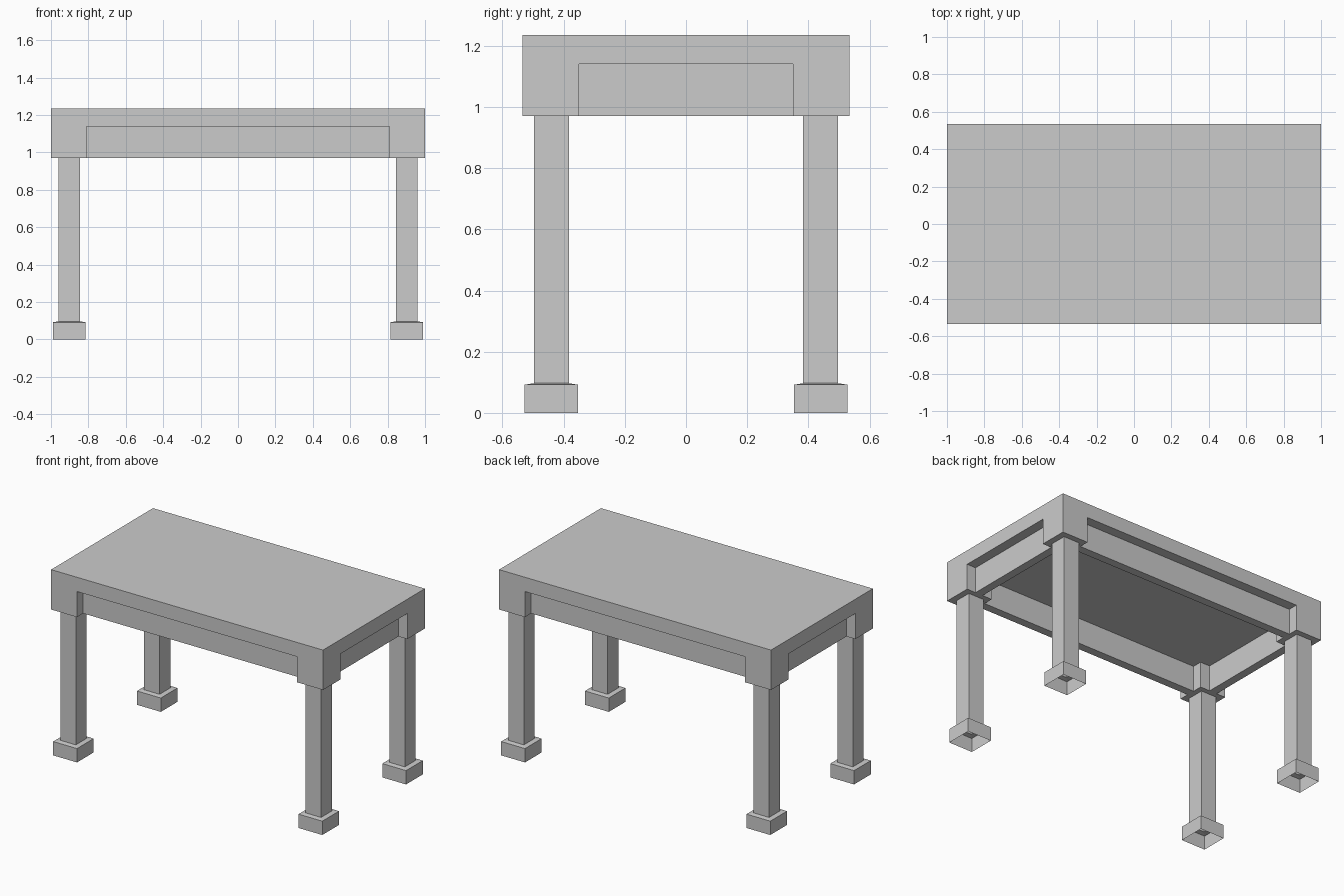
import bpy, bmesh

if "Cube" in bpy.data.objects:
    bpy.data.objects.remove(bpy.data.objects["Cube"])

LEG_X, LEG_Y = 0.902, 0.44      # leg centres
TOP, UNDER, SKIRT = 1.235, 1.14, 0.97


def finish(bm, name):
    bmesh.ops.recalc_face_normals(bm, faces=bm.faces)
    me = bpy.data.meshes.new(name)
    bm.to_mesh(me)
    bm.free()
    ob = bpy.data.objects.new(name, me)
    bpy.context.collection.objects.link(ob)
    return ob


def extrude(bm, faces, dz):
    res = bmesh.ops.extrude_face_region(bm, geom=faces)
    verts = [g for g in res["geom"] if isinstance(g, bmesh.types.BMVert)]
    bmesh.ops.translate(bm, verts=verts, vec=(0, 0, dz))


def mirrored(values):
    return [-v for v in values] + values[::-1]


# Table top: plan grid raised into a slab, corner blocks and aprons pulled down
xs = mirrored([1.0, 0.935, 0.88, 0.81])
ys = mirrored([0.535, 0.47, 0.415, 0.35])
bm = bmesh.new()
grid = [[bm.verts.new((x, y, UNDER)) for y in ys] for x in xs]
lower = []
for i in range(7):
    for j in range(7):
        f = bm.faces.new((grid[i][j], grid[i][j + 1],
                          grid[i + 1][j + 1], grid[i + 1][j]))
        corner = i != 3 and j != 3
        apron = (i == 3 and j in (1, 5)) or (j == 3 and i in (1, 5))
        if corner or apron:
            lower.append((i, j))
extrude(bm, bm.faces[:], TOP - UNDER)


def cell(f):
    c = f.calc_center_median()
    return sum(x < c.x for x in xs) - 1, sum(y < c.y for y in ys) - 1


bm.normal_update()
under = [f for f in bm.faces
         if all(abs(v.co.z - UNDER) < 1e-4 for v in f.verts) and cell(f) in lower]
extrude(bm, under, SKIRT - UNDER)
bmesh.ops.recalc_face_normals(bm, faces=bm.faces)
bmesh.ops.dissolve_limit(bm, angle_limit=0.01, verts=bm.verts, edges=bm.edges)
finish(bm, "table_top")


# Legs: hollow square shell with a wider foot, open underneath
def leg(name, cx, cy):
    profile = [(0.0875, 0), (0.0875, 0.092), (0.057, 0.097), (0.057, SKIRT)]
    bm = bmesh.new()
    rings = [[bm.verts.new((cx + sx * r, cy + sy * r, z))
              for sx, sy in ((-1, -1), (1, -1), (1, 1), (-1, 1))]
             for r, z in profile]
    for a, b in zip(rings, rings[1:]):
        for k in range(4):
            n = (k + 1) % 4
            bm.faces.new((a[k], a[n], b[n], b[k]))
    finish(bm, name)


for sy, depth in ((-1, "front"), (1, "back")):
    for sx, side in ((-1, "left"), (1, "right")):
        leg(f"{depth}_{side}_leg", sx * LEG_X, sy * LEG_Y)
